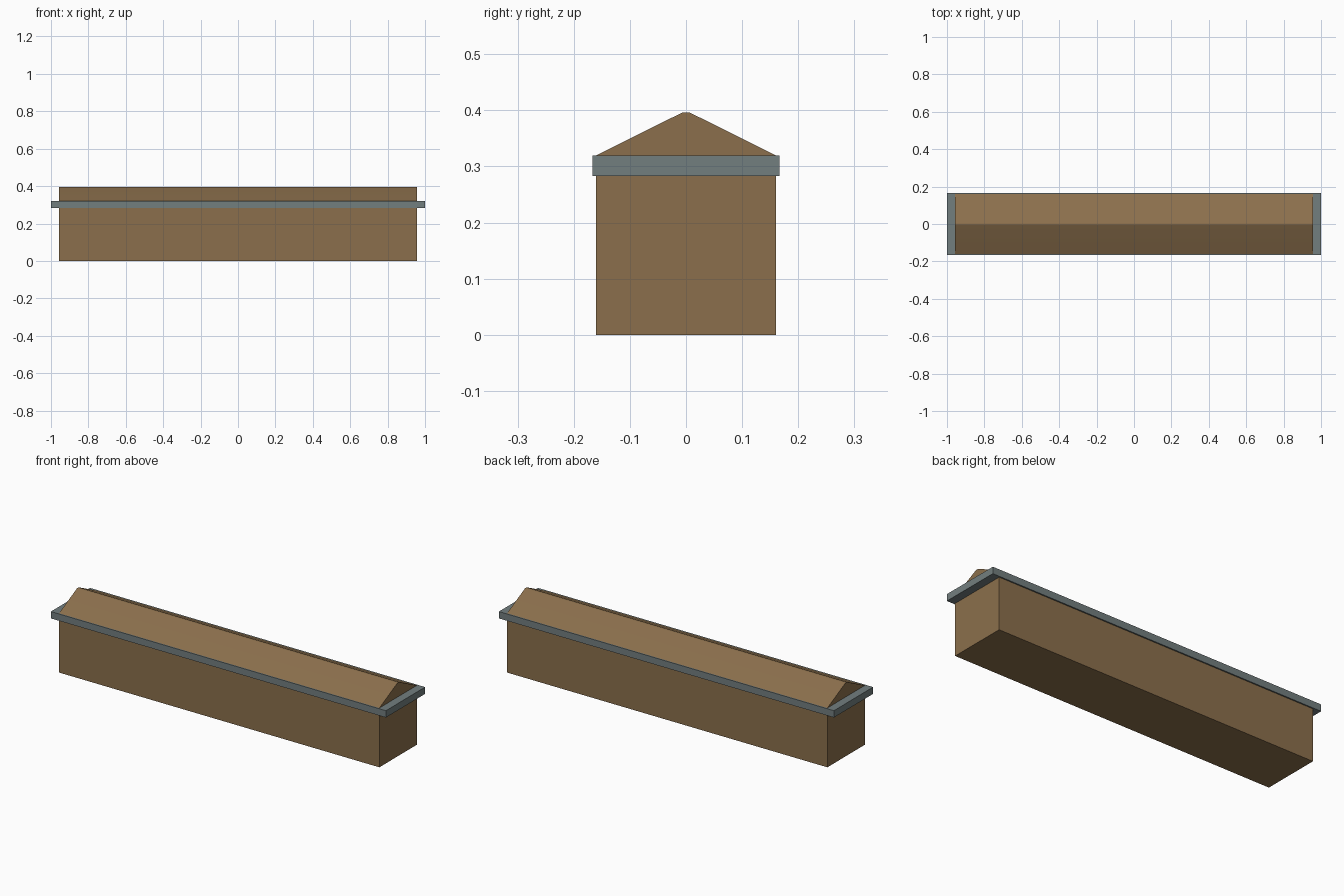
import bpy, bmesh, math

if "Cube" in bpy.data.objects:
    bpy.data.objects.remove(bpy.data.objects["Cube"])


def material(name, rgb):
    m = bpy.data.materials.new(name)
    m.diffuse_color = (*rgb, 1)
    m.use_nodes = True
    m.node_tree.nodes["Principled BSDF"].inputs["Base Color"].default_value = m.diffuse_color
    return m


brown = material("warm brown", (0.258, 0.159, 0.072))
grey = material("slate grey", (0.171, 0.209, 0.212))


def extrude_x(name, profile, half_length, mat):
    """Solid made by sweeping a (y, z) profile along x."""
    bm = bmesh.new()
    face = bm.faces.new([bm.verts.new((-half_length, y, z)) for y, z in profile])
    new = bmesh.ops.extrude_face_region(bm, geom=[face])["geom"]
    verts = [g for g in new if isinstance(g, bmesh.types.BMVert)]
    bmesh.ops.translate(bm, verts=verts, vec=(2 * half_length, 0, 0))
    bmesh.ops.recalc_face_normals(bm, faces=bm.faces)
    me = bpy.data.meshes.new(name)
    bm.to_mesh(me)
    bm.free()
    me.materials.append(mat)
    ob = bpy.data.objects.new(name, me)
    bpy.context.collection.objects.link(ob)
    return ob


def rect(half_width, z0, z1):
    return [(-half_width, z0), (half_width, z0), (half_width, z1), (-half_width, z1)]


# Main block and overhanging eaves slab
extrude_x("body", rect(0.16, 0, 0.283), 0.956, brown)
extrude_x("eaves_slab", rect(0.167, 0.283, 0.32), 1.0, grey)

# Gabled roof with a narrow, softly shaded ridge
roof = extrude_x("roof", [(-0.16, 0.32), (0.16, 0.32), (0.007, 0.396), (-0.007, 0.396)],
                 0.956, brown)
bpy.context.view_layer.objects.active = roof
roof.select_set(True)
bpy.ops.object.shade_smooth_by_angle(angle=math.radians(35))
weighted = roof.modifiers.new("ridge_shading", 'WEIGHTED_NORMAL')
weighted.keep_sharp = True
